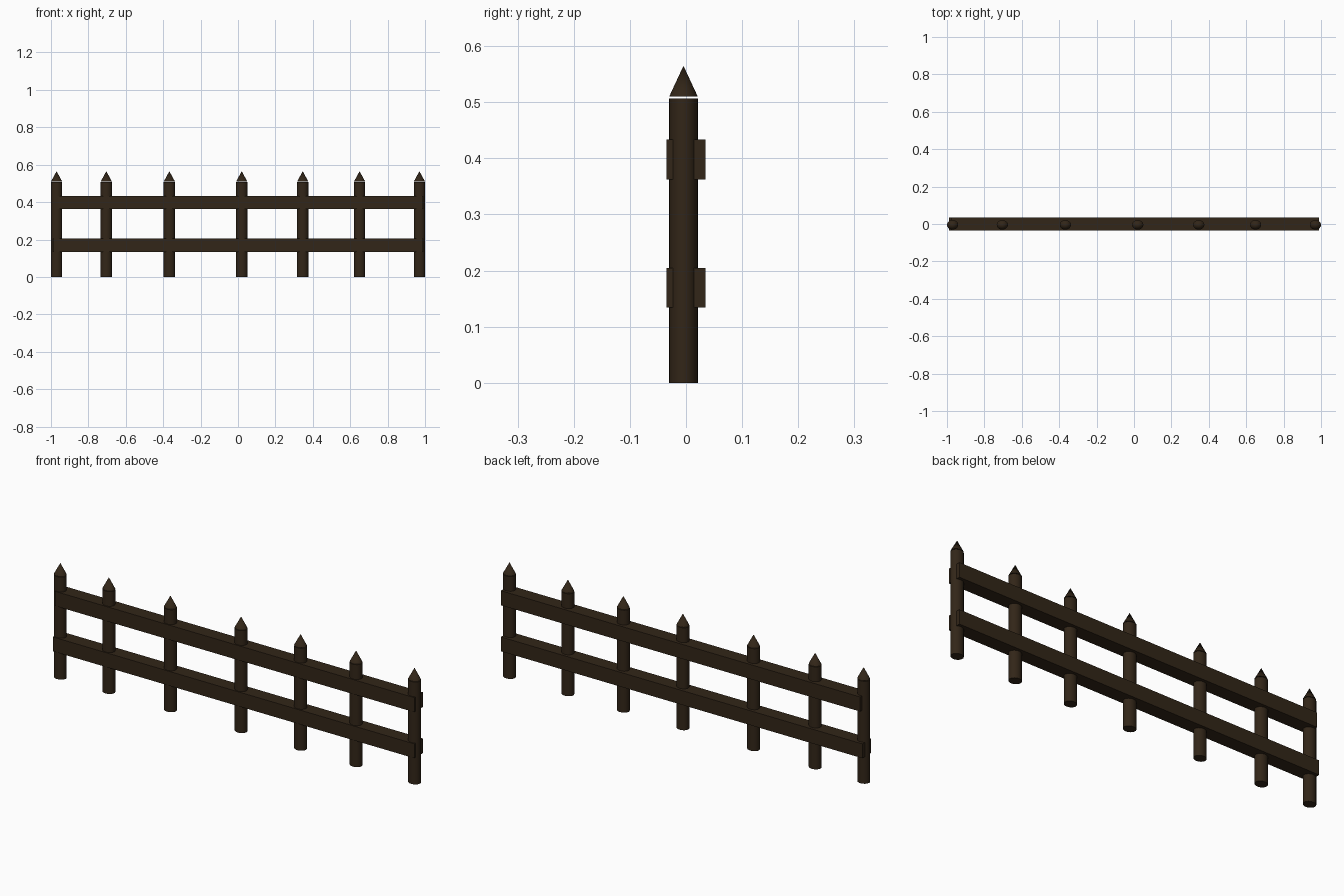
import bpy, math

if "Cube" in bpy.data.objects:
    bpy.data.objects.remove(bpy.data.objects["Cube"])

POST_X = (-0.97, -0.704, -0.367, 0.02, 0.346, 0.65, 0.97)
POST_Y = -0.0045
RX, RY = 0.03, 0.0255      # posts are slightly oval
SIDES = 32


def material(name, rgb):
    m = bpy.data.materials.new(name)
    m.diffuse_color = (*rgb, 1)
    m.use_nodes = True
    m.node_tree.nodes["Principled BSDF"].inputs["Base Color"].default_value = m.diffuse_color
    return m


wood = material("dark_wood", (0.032, 0.019, 0.009))


def round_part(name, x, z0, z1, top_radius):
    """Oval cylinder or cone standing between z0 and z1."""
    bpy.ops.mesh.primitive_cone_add(vertices=SIDES, radius1=1, radius2=top_radius,
                                    depth=z1 - z0, location=(x, POST_Y, (z0 + z1) / 2))
    ob = bpy.context.object
    ob.name = name
    ob.scale = (RX, RY, 1)
    bpy.ops.object.transform_apply(location=False, rotation=False, scale=True)
    bpy.ops.object.shade_smooth_by_angle(angle=math.radians(40))
    ob.data.materials.append(wood)


def rail(name, x0, x1, z0, z1):
    """Plank running through all the posts."""
    bpy.ops.mesh.primitive_cube_add(size=1, location=((x0 + x1) / 2, 0, (z0 + z1) / 2))
    ob = bpy.context.object
    ob.name = name
    ob.scale = (x1 - x0, 0.069, z1 - z0)
    bpy.ops.object.transform_apply(location=False, rotation=False, scale=True)
    ob.data.materials.append(wood)


# Posts with pointed caps sitting just above them
for i, x in enumerate(POST_X, 1):
    round_part(f"post_{i}", x, 0, 0.507, 1)
    round_part(f"post_point_{i}", x, 0.51, 0.565, 0)

# Horizontal rails
rail("lower_rail", -0.99, 0.99, 0.134, 0.205)
rail("upper_rail", -0.978, 0.99, 0.362, 0.434)
